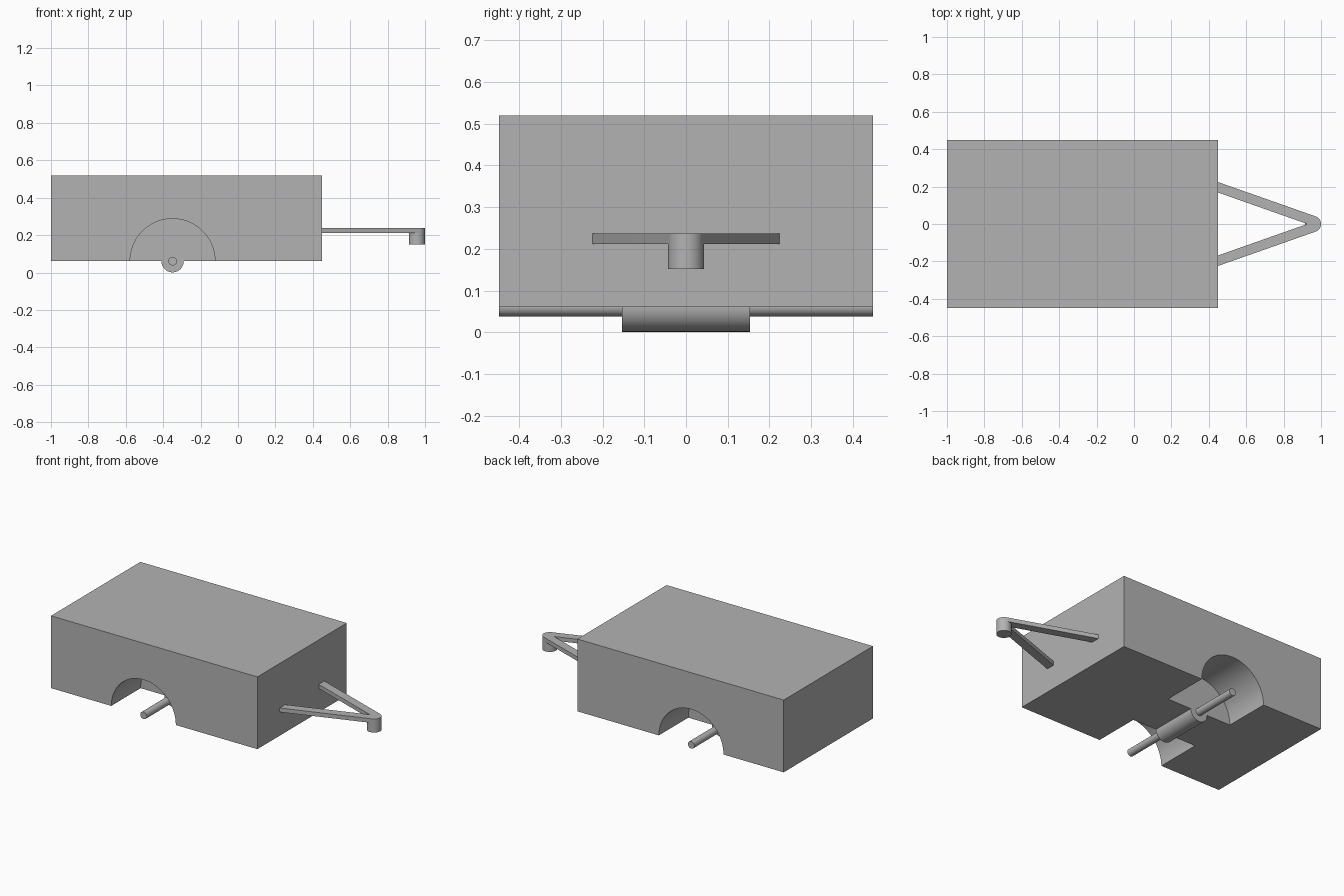
import bpy, bmesh, math
from mathutils import Matrix

default = bpy.data.objects.get("Cube")
if default:
    bpy.data.objects.remove(default, do_unlink=True)

grey = bpy.data.materials.new("plain grey")
grey.use_nodes = True
colour = (0.45, 0.45, 0.45, 1)
grey.diffuse_color = colour
grey.node_tree.nodes["Principled BSDF"].inputs["Base Color"].default_value = colour

HALF_WIDTH = 0.448
INNER = 0.153            # inner wall of the wheel wells
WHEEL_X, FLOOR = -0.35, 0.061
HITCH_X, HITCH_R = 0.957, 0.043
BAR_BOTTOM, BAR_TOP = 0.211, 0.237


def finish(name, bm):
    bmesh.ops.recalc_face_normals(bm, faces=bm.faces)
    mesh = bpy.data.meshes.new(name)
    bm.to_mesh(mesh)
    bm.free()
    mesh.materials.append(grey)
    obj = bpy.data.objects.new(name, mesh)
    bpy.context.collection.objects.link(obj)
    return obj


def select(obj):
    bpy.ops.object.select_all(action='DESELECT')
    obj.select_set(True)
    bpy.context.view_layer.objects.active = obj


def smooth(obj):
    select(obj)
    bpy.ops.object.shade_smooth_by_angle(angle=math.radians(30))


def prism(name, outline, z0, z1):
    bm = bmesh.new()
    face = bm.faces.new([bm.verts.new((x, y, z0)) for x, y in outline])
    new = bmesh.ops.extrude_face_region(bm, geom=[face])["geom"]
    top = [v for v in new if isinstance(v, bmesh.types.BMVert)]
    bmesh.ops.translate(bm, verts=top, vec=(0, 0, z1 - z0))
    return finish(name, bm)


def cross_cylinder(name, radius, y0, y1):
    """Cylinder lying along y on the wheel axis."""
    bm = bmesh.new()
    place = (Matrix.Translation((WHEEL_X, (y0 + y1) / 2, FLOOR))
             @ Matrix.Rotation(math.pi / 2, 4, 'X'))
    bmesh.ops.create_cone(bm, cap_ends=True, segments=64, radius1=radius,
                          radius2=radius, depth=y1 - y0, matrix=place)
    return finish(name, bm)


# Box body with a round wheel well cut into each side
body = prism("body", [(-1, -HALF_WIDTH), (0.45, -HALF_WIDTH),
                      (0.45, HALF_WIDTH), (-1, HALF_WIDTH)], FLOOR, 0.52)
for y0, y1 in ((-0.6, -INNER), (INNER, 0.6)):
    cutter = cross_cylinder("wheel_well_cutter", 0.227, y0, y1)
    cutter.hide_render = True
    cut = body.modifiers.new("wheel well", 'BOOLEAN')
    cut.operation, cut.solver, cut.object = 'DIFFERENCE', 'EXACT', cutter
    select(body)
    bpy.ops.object.modifier_apply(modifier=cut.name)
    bpy.data.objects.remove(cutter, do_unlink=True)
smooth(body)

# Axle and its thicker central housing
smooth(cross_cylinder("axle", 0.023, -HALF_WIDTH, HALF_WIDTH))
smooth(cross_cylinder("axle_housing", 0.06, -INNER, INNER))

# V-shaped drawbar whose outer edges run tangent into a round nose
slope = math.radians(19.4)
start, steps = math.pi / 2 - slope, 24
nose = [(HITCH_X + HITCH_R * math.cos(a), HITCH_R * math.sin(a))
        for a in (start - 2 * start * i / steps for i in range(steps + 1))]
inner_y = 0.168
apex_x = 0.45 + inner_y / math.tan(slope)
smooth(prism("drawbar", [(0.45, inner_y), (0.45, 0.224)] + nose
             + [(0.45, -0.224), (0.45, -inner_y), (apex_x, 0)],
             BAR_BOTTOM, BAR_TOP))

# Coupler hanging under the nose
circle = [2 * math.pi * i / 48 for i in range(48)]
smooth(prism("coupler", [(HITCH_X + HITCH_R * math.cos(a), HITCH_R * math.sin(a))
                         for a in circle], 0.151, BAR_BOTTOM))
